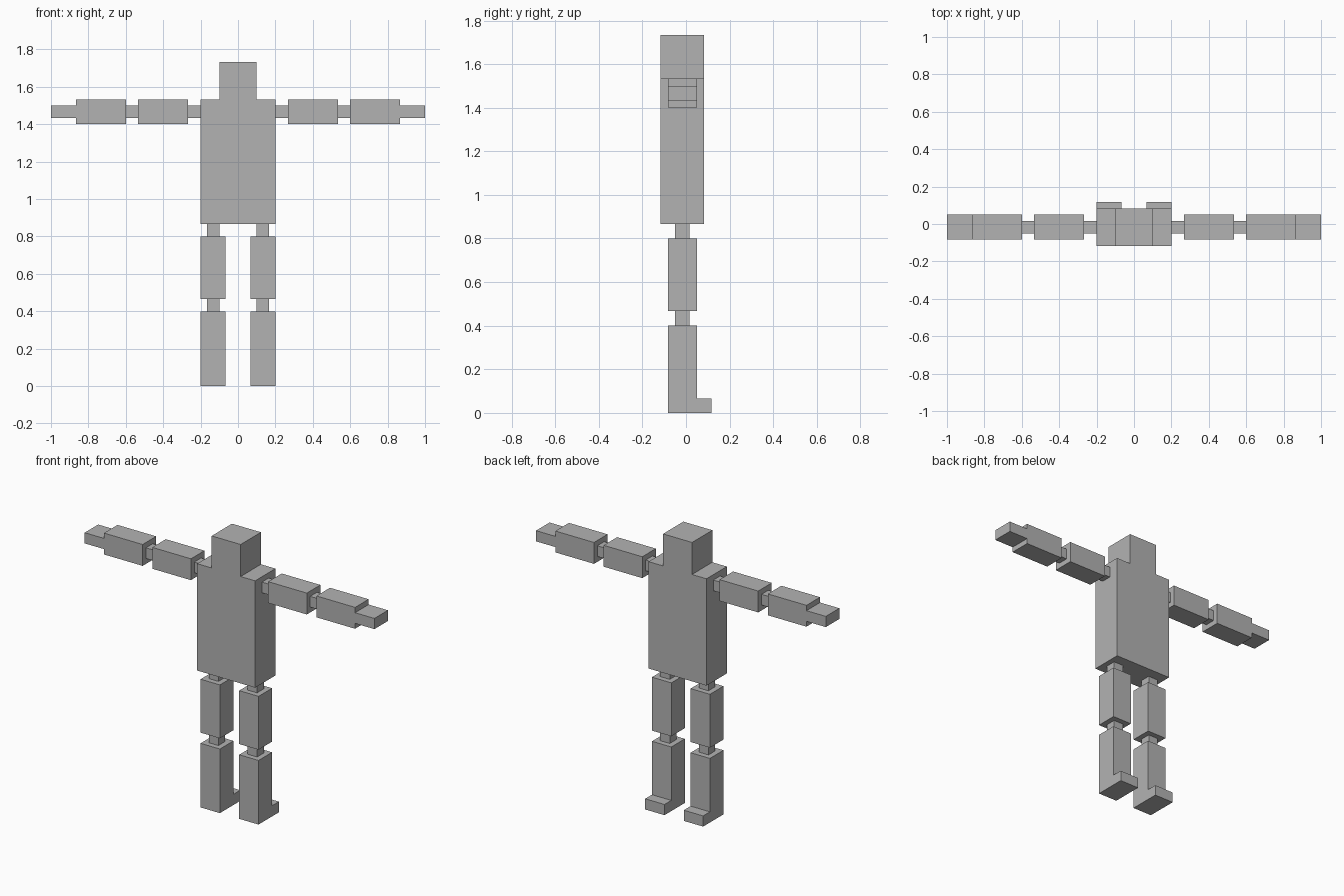
import bpy
import bmesh

default_cube = bpy.data.objects.get("Cube")
if default_cube:
    bpy.data.objects.remove(default_cube, do_unlink=True)

U = 1 / 15  # block size the figure is built on

grey = bpy.data.materials.new("plain grey")
grey.use_nodes = True
grey.diffuse_color = (0.45, 0.45, 0.45, 1)
grey.node_tree.nodes["Principled BSDF"].inputs["Base Color"].default_value = grey.diffuse_color


def prism(name, outline, axis, lo, hi, side=1):
    """Extrude an outline along x or y, in blocks; side -1 mirrors it to the right."""
    bm = bmesh.new()

    def place(a, b, depth):
        x, y = (depth, a) if axis == "x" else (a, depth)
        return (side * x * U, y * U, b * U)

    face = bm.faces.new([bm.verts.new(place(a, b, lo)) for a, b in outline])
    result = bmesh.ops.extrude_face_region(bm, geom=[face], use_keep_orig=True)
    shift = [e - s for s, e in zip(place(0, 0, lo), place(0, 0, hi))]
    moved = [g for g in result["geom"] if isinstance(g, bmesh.types.BMVert)]
    bmesh.ops.translate(bm, verts=moved, vec=shift)
    bmesh.ops.recalc_face_normals(bm, faces=bm.faces)
    mesh = bpy.data.meshes.new(name)
    bm.to_mesh(mesh)
    bm.free()
    mesh.materials.append(grey)
    bpy.context.collection.objects.link(bpy.data.objects.new(name, mesh))


def box(name, xs, ys, zs, side):
    outline = [(xs[0], zs[0]), (xs[1], zs[0]), (xs[1], zs[1]), (xs[0], zs[1])]
    prism(name, outline, "y", ys[0], ys[1], side)


# Torso and head share one stepped outline
half = [(3, 13), (3, 23), (1.5, 23), (1.5, 26)]
prism("torso_and_head", half + [(-x, z) for x, z in reversed(half)], "y", -1.75, 1.25)

limb_y = (-1.25, 0.75)
joint_y = (-0.75, 0.25)
joint_z = (21.5, 22.5)

for label, side in (("left", 1), ("right", -1)):
    # Arm, held straight out
    box(f"{label}_shoulder", (3, 4), joint_y, joint_z, side)
    box(f"{label}_upper_arm", (4, 8), limb_y, (21, 23), side)
    box(f"{label}_elbow", (8, 9), joint_y, joint_z, side)
    forearm_and_hand = [(9, 21), (13, 21), (13, 21.5), (15, 21.5),
                        (15, 22.5), (13, 22.5), (13, 23), (9, 23)]
    prism(f"{label}_forearm_and_hand", forearm_and_hand, "y", *limb_y, side)

    # Leg, with the foot pointing backwards
    box(f"{label}_hip", (1.5, 2.5), joint_y, (12, 13), side)
    box(f"{label}_thigh", (1, 3), limb_y, (7, 12), side)
    box(f"{label}_knee", (1.5, 2.5), joint_y, (6, 7), side)
    shin_and_foot = [(-1.25, 0), (1.75, 0), (1.75, 1), (0.75, 1), (0.75, 6), (-1.25, 6)]
    prism(f"{label}_shin_and_foot", shin_and_foot, "x", 1, 3, side)
